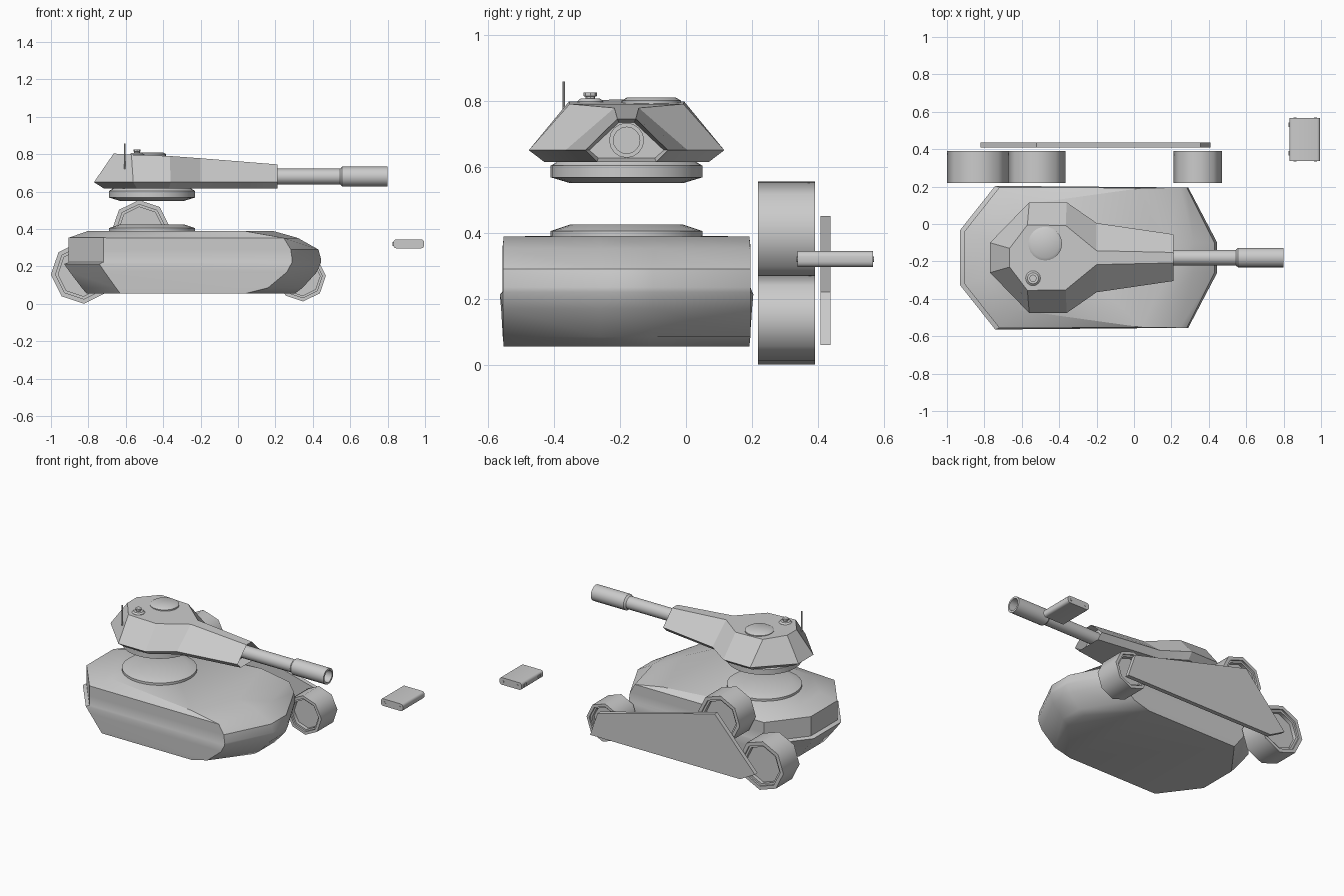
import bpy, bmesh, math
from mathutils import Matrix, Vector

if "Cube" in bpy.data.objects:
    bpy.data.objects.remove(bpy.data.objects["Cube"])

YC = -0.18  # centre line of the vehicle


def finish(name, bm, smooth=30):
    bmesh.ops.recalc_face_normals(bm, faces=bm.faces)
    me = bpy.data.meshes.new(name)
    bm.to_mesh(me)
    bm.free()
    ob = bpy.data.objects.new(name, me)
    bpy.context.collection.objects.link(ob)
    bpy.context.view_layer.objects.active = ob
    ob.select_set(True)
    if smooth:
        bpy.ops.object.shade_smooth_by_angle(angle=math.radians(smooth))
    ob.select_set(False)
    return ob


def loft_symmetric(levels):
    """Stack half outlines [(x, half_width, z)...], mirrored about the centre line."""
    bm = bmesh.new()
    rings = []
    for half in levels:
        a = [bm.verts.new((x, YC + w, z)) for x, w, z in half]
        b = [bm.verts.new((x, YC - w, z)) for x, w, z in half]
        rings.append((a, b))
    n = len(levels[0])
    loops = [a + b[::-1] for a, b in rings]
    for lo, hi in zip(loops, loops[1:]):
        for i in range(2 * n):
            j = (i + 1) % (2 * n)
            bm.faces.new((lo[i], lo[j], hi[j], hi[i]))
    for a, b in (rings[0], rings[-1]):
        for i in range(n - 1):
            bm.faces.new((a[i], a[i + 1], b[i + 1], b[i]))
    return bm


def lathe(name, profile, centre, axis='Z', sides=32, smooth=35, turn=0.0):
    """Revolve (radius, height) points; both ends are capped."""
    bm = bmesh.new()
    rings = []
    for r, h in profile:
        ring = []
        for i in range(sides):
            t = turn + 2 * math.pi * i / sides
            c, s = r * math.cos(t), r * math.sin(t)
            p = {'Z': (c, s, h), 'Y': (c, h, s), 'X': (h, c, s)}[axis]
            ring.append(bm.verts.new(Vector(p) + Vector(centre)))
        rings.append(ring)
    for lo, hi in zip(rings, rings[1:]):
        for i in range(sides):
            j = (i + 1) % sides
            bm.faces.new((lo[i], lo[j], hi[j], hi[i]))
    bm.faces.new(rings[0])
    bm.faces.new(rings[-1])
    return finish(name, bm, smooth)


# Hull: z, rear x, rear half width, rear corner x, side half width,
# front corner x, front corner half width, nose x, front corner z
hull_rows = [
    (0.055, -0.81, 0.13, -0.63, 0.372, 0.04, 0.372, 0.305, 0.055),
    (0.085, -0.835, 0.133, -0.652, 0.374, 0.16, 0.375, 0.345, 0.085),
    (0.170, -0.90, 0.142, -0.713, 0.380, 0.262, 0.375, 0.422, 0.170),
    (0.213, -0.93, 0.147, -0.742, 0.384, 0.288, 0.375, 0.443, 0.220),
    (0.222, -0.905, 0.142, -0.72, 0.376, 0.290, 0.375, 0.445, 0.235),
    (0.285, -0.905, 0.142, -0.72, 0.376, 0.282, 0.375, 0.430, 0.290),
    (0.353, -0.905, 0.142, -0.72, 0.376, 0.245, 0.375, 0.320, 0.352),
    (0.390, -0.80, 0.11, -0.62, 0.28, 0.04, 0.372, 0.185, 0.388),
]
finish("hull", loft_symmetric([
    [(xr, wr, z), (xc, w, z), (xf, wf, zf), (xn, 0.08, zf if z < 0.36 else z)]
    for z, xr, wr, xc, w, xf, wf, xn, zf in hull_rows]))

# Turret ring halves
lathe("hull_turret_ring", [(0.23, 0.37), (0.23, 0.405), (0.17, 0.425)], (-0.46, YC, 0))
lathe("turret_base_ring", [(0.17, 0.55), (0.23, 0.568), (0.23, 0.603), (0.215, 0.612),
                           (0.2, 0.63)], (-0.46, YC, 0))

# Turret shell with a recessed gun opening
bm = loft_symmetric([
    [(-0.715, 0.065, 0.615), (-0.54, 0.25, 0.615), (-0.37, 0.25, 0.615),
     (-0.21, 0.15, 0.615), (0.21, 0.09, 0.615)],
    [(-0.77, 0.08, 0.65), (-0.56, 0.296, 0.65), (-0.36, 0.296, 0.65),
     (-0.2, 0.185, 0.65), (0.21, 0.125, 0.65)],
    [(-0.665, 0.05, 0.803), (-0.57, 0.175, 0.797), (-0.365, 0.172, 0.79),
     (-0.2, 0.037, 0.778), (0.21, 0.028, 0.745)],
])
front = [f for f in bm.faces if f.calc_center_median().x > 0.205]
bmesh.ops.recalc_face_normals(bm, faces=bm.faces)
bmesh.ops.inset_region(bm, faces=front, thickness=0.012)
inner = {v for f in front for v in f.verts}
bmesh.ops.translate(bm, verts=list(inner), vec=(-0.06, 0, 0))
finish("turret", bm, 20)

# Gun barrel and hollow muzzle sleeve
lathe("gun_barrel", [(0.042, 0.1), (0.042, 0.56)], (0, YC, 0.68), 'X', 16)
lathe("muzzle_sleeve", [(0.042, 0.545), (0.053, 0.557), (0.053, 0.80), (0.04, 0.80),
                        (0.04, 0.68)], (0, YC, 0.68), 'X', 16)

# Roof fittings
lathe("commander_hatch", [(0.09, 0.77), (0.09, 0.8), (0.075, 0.809)],
      (-0.475, -0.105, 0), sides=24)
lathe("small_hatch", [(0.04, 0.77), (0.04, 0.797), (0.03, 0.806)], (-0.54, -0.29, 0), sides=16)
lathe("periscope", [(0.015, 0.8), (0.015, 0.812), (0.02, 0.814), (0.02, 0.825)],
      (-0.54, -0.29, 0), sides=8)
lathe("antenna", [(0.004, 0.72), (0.004, 0.858)], (-0.605, -0.37, 0), sides=8)

# Running gear: octagonal wheels with recessed faces
for name, x, z, r in (("rear_wheel", -0.835, 0.166, 0.166),
                      ("upper_wheel", -0.52, 0.40, 0.155),
                      ("front_wheel", 0.34, 0.142, 0.13)):
    rim, hub = r * 0.85, r * 0.76
    lathe(name, [(hub, 0.255), (hub, 0.23), (rim, 0.23), (rim, 0.218), (r, 0.218),
                 (r, 0.39), (rim, 0.39), (rim, 0.378), (hub, 0.378), (hub, 0.353)],
          (x, 0, z), 'Y', 8, 50, math.radians(4))

# Flat side plate covering the wheels
bm = bmesh.new()
outline = [(-0.52, 0.45), (0.355, 0.22), (0.41, 0.06), (-0.71, 0.06), (-0.82, 0.12)]
face = bm.faces.new([bm.verts.new((x, 0.408, z)) for x, z in outline])
new = bmesh.ops.extrude_face_region(bm, geom=[face])["geom"]
bmesh.ops.translate(bm, vec=(0, 0.029, 0),
                    verts=[g for g in new if isinstance(g, bmesh.types.BMVert)])
finish("side_plate", bm, 0)


def box(name, centre, size, bevel=0.0):
    bm = bmesh.new()
    bmesh.ops.create_cube(bm, size=1, matrix=Matrix.Translation(centre)
                          @ Matrix.Diagonal((*size, 1)))
    if bevel:
        edges = [e for e in bm.edges if abs(e.verts[0].co.y - e.verts[1].co.y) > 0.1]
        bmesh.ops.bevel(bm, geom=edges, offset=bevel, segments=3, profile=0.5,
                        affect='EDGES')
    return finish(name, bm, 30)


# Loose stowage case with latches
box("case", (0.913, 0.452, 0.32), (0.164, 0.23, 0.048), 0.016)
for y in (0.378, 0.53):
    box("case_latch", (0.829, y, 0.32), (0.008, 0.025, 0.02))
for y in (0.345, 0.56):
    for x in (0.86, 0.97):
        lathe("case_bolt", [(0.008, -0.01), (0.008, 0.01)], (x, y, 0.32), 'Y', 8)
